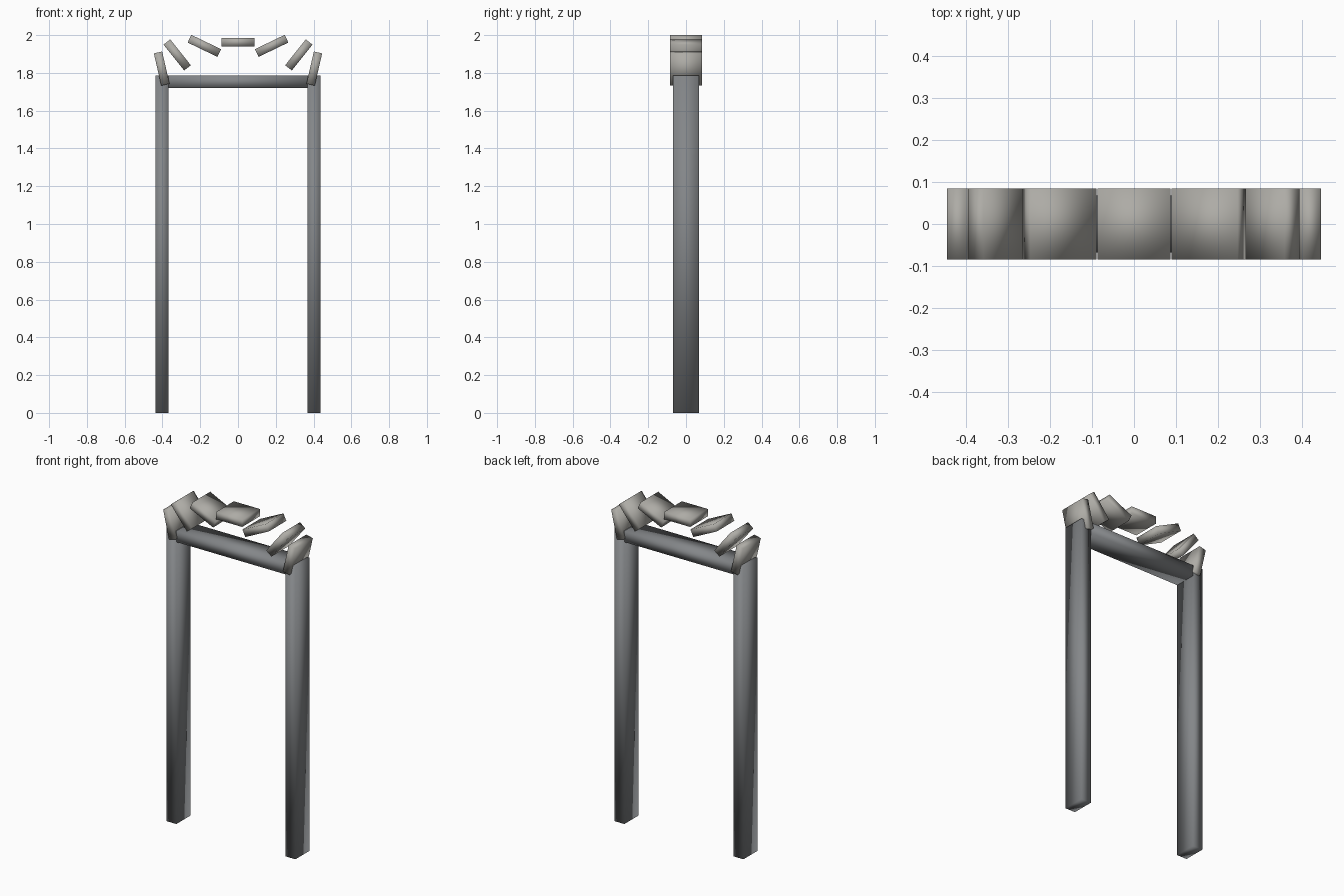
import bpy
from math import radians

cube = bpy.data.objects.get("Cube")
if cube:
    bpy.data.objects.remove(cube, do_unlink=True)


def make_material(name, colour):
    mat = bpy.data.materials.new(name)
    mat.use_nodes = True
    mat.diffuse_color = colour
    mat.node_tree.nodes["Principled BSDF"].inputs["Base Color"].default_value = colour
    return mat


def add_box(name, centre, size, mat, tilt=0):
    """Soft-shaded box, tilted in the front plane (positive raises its +x end)."""
    bpy.ops.mesh.primitive_cube_add(size=1, location=centre, rotation=(0, -radians(tilt), 0))
    obj = bpy.context.object
    obj.name = name
    obj.scale = size
    bpy.ops.object.transform_apply(location=False, rotation=False, scale=True)
    bpy.ops.object.shade_smooth()
    obj.data.materials.append(mat)
    return obj


frame_grey = make_material("frame_grey", (0.23, 0.24, 0.25, 1))
stone_grey = make_material("stone_grey", (0.42, 0.41, 0.38, 1))

HEIGHT, THICK, DEPTH = 1.787, 0.067, 0.136
POST_X = 0.402
SLAB = (0.175, 0.17, 0.045)

# Crossbar between the two posts
add_box("crossbar", (0, 0, HEIGHT - THICK / 2), (2 * POST_X - THICK, DEPTH, THICK), frame_grey)

# Crown slab at the top of the arch
add_box("crown_slab", (0, 0, 1.963), SLAB, stone_grey)

# Posts and outward-fanning slabs on both sides
fan = [(0.178, 1.943, 25.7), (0.322, 1.895, 51.4), (0.404, 1.823, 77.1)]
for side, sign in (("left", 1), ("right", -1)):
    add_box(side + "_post", (sign * POST_X, 0, HEIGHT / 2), (THICK, DEPTH, HEIGHT), frame_grey)
    for part, (x, z, tilt) in zip(("upper", "middle", "lower"), fan):
        add_box(f"{side}_{part}_slab", (sign * x, 0, z), SLAB, stone_grey, sign * tilt)
